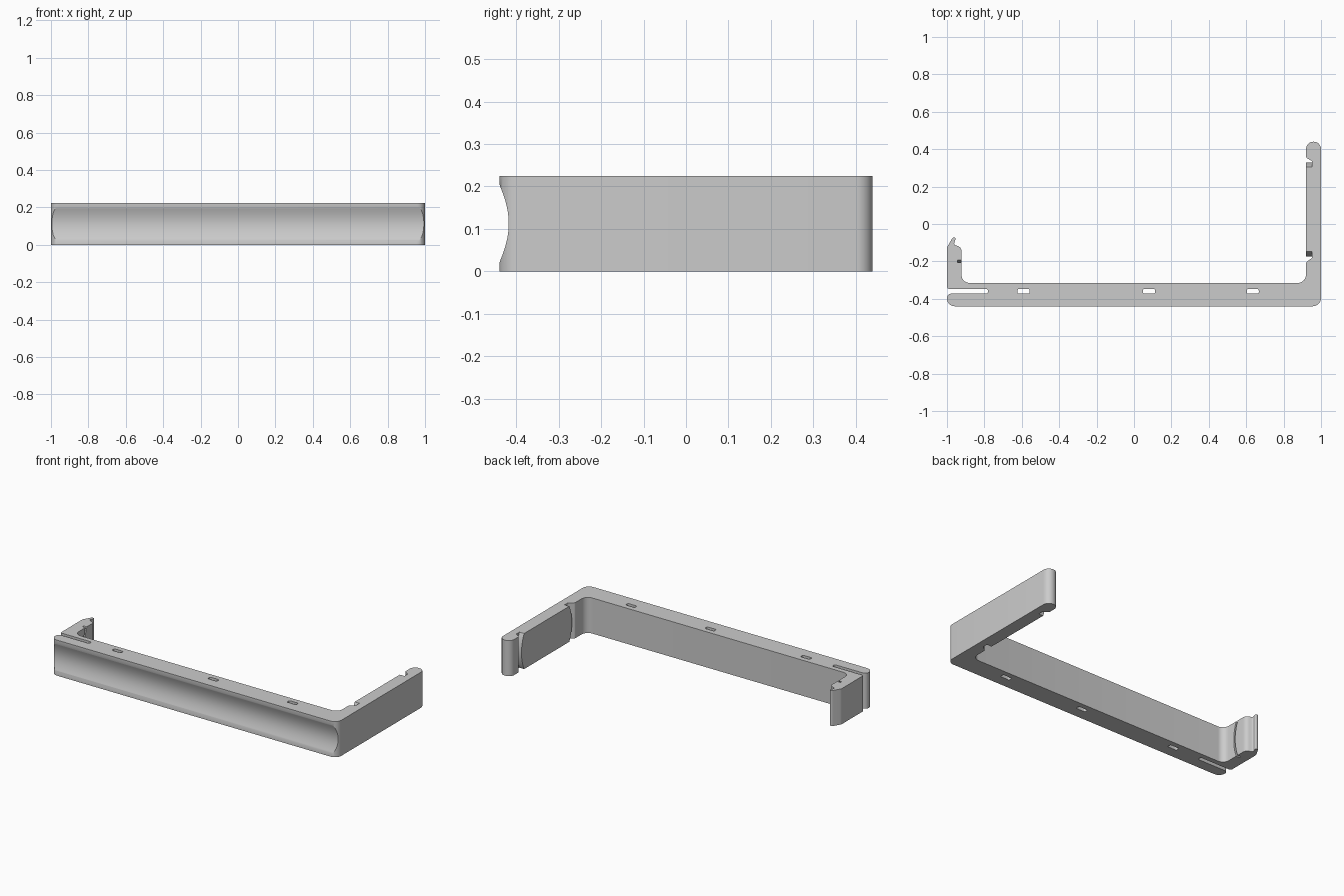
import bpy, bmesh, math
from mathutils import Vector

H = 0.225          # height of the whole rail
MID = H / 2
DISC_Y = 0.078     # centre of the round seat held between the arms

cube = bpy.data.objects.get("Cube")
if cube:
    bpy.data.objects.remove(cube, do_unlink=True)

grey = bpy.data.materials.new("plain_grey")
grey.use_nodes = True
colour = (0.6, 0.6, 0.6, 1)
grey.diffuse_color = colour
grey.node_tree.nodes["Principled BSDF"].inputs["Base Color"].default_value = colour


def rounded(corners, steps=8):
    """Polygon outline from (x, y, radius) corners."""
    out = []
    for i, (x, y, r) in enumerate(corners):
        p = Vector((x, y))
        u = (Vector(corners[i - 1][:2]) - p).normalized()
        v = (Vector(corners[(i + 1) % len(corners)][:2]) - p).normalized()
        half = u.angle(v) / 2
        c = p + (u + v).normalized() * (r / math.sin(half))
        t = r / math.tan(half)
        a, b = p + u * t - c, p + v * t - c
        start = math.atan2(a.y, a.x)
        turn = math.atan2(a.x * b.y - a.y * b.x, a.dot(b))
        for k in range(steps + 1):
            ang = start + turn * k / steps
            out.append((c.x + r * math.cos(ang), c.y + r * math.sin(ang)))
    return out


def extrude(name, outline, low, high, along_x=False):
    """Closed prism from an outline, along z or along x."""
    bm = bmesh.new()
    place = (lambda p, h: (h, p[0], p[1])) if along_x else (lambda p, h: (p[0], p[1], h))
    a = [bm.verts.new(place(p, low)) for p in outline]
    b = [bm.verts.new(place(p, high)) for p in outline]
    bm.faces.new(a[::-1])
    bm.faces.new(b)
    for i in range(len(a)):
        bm.faces.new((a[i - 1], a[i], b[i], b[i - 1]))
    bmesh.ops.recalc_face_normals(bm, faces=bm.faces)
    mesh = bpy.data.meshes.new(name)
    bm.to_mesh(mesh)
    bm.free()
    mesh.materials.append(grey)
    obj = bpy.data.objects.new(name, mesh)
    bpy.context.collection.objects.link(obj)
    return obj


def activate(obj):
    bpy.ops.object.select_all(action="DESELECT")
    obj.select_set(True)
    bpy.context.view_layer.objects.active = obj


def cut(obj, cutter):
    cutter.hide_render = True
    mod = obj.modifiers.new("cut", "BOOLEAN")
    mod.operation, mod.solver, mod.object = "DIFFERENCE", "EXACT", cutter
    activate(obj)
    bpy.ops.object.modifier_apply(modifier=mod.name)
    bpy.data.objects.remove(cutter, do_unlink=True)


def arc(radius, low, high, side, steps=32):
    """Part of the seat circle in the y-z plane, from low to high."""
    zs = [low + (high - low) * k / steps for k in range(steps + 1)]
    return [(DISC_Y + side * math.sqrt(radius ** 2 - (z - MID) ** 2), z) for z in zs]


# Rail with both arms, the split at the right end and the hooked tips
outline = rounded([
    (-1, -0.44, 0.042), (1, -0.44, 0.045),
    (1, 0.44, 0.039), (0.92, 0.44, 0.039),
    (0.92, 0.355, 0.012), (0.953, 0.335, 0.012),
    (0.953, -0.18, 0.012), (0.92, -0.205, 0.012),
    (0.92, -0.315, 0.045), (-0.922, -0.315, 0.042),
    (-0.922, -0.125, 0.03), (-0.963, -0.11, 0.008),
    (-0.952, -0.073, 0.006), (-0.97, -0.073, 0.01), (-1, -0.125, 0.03),
    (-1, -0.347, 0.012), (-0.78, -0.347, 0.012),
    (-0.78, -0.372, 0.012), (-1, -0.372, 0.024),
])
rail = extrude("rail_with_arms", outline, 0, H)

# Long hollow along the front
hollow = [(-0.6, 0.018), (-0.6, H - 0.018)]
for k in range(33):
    t = 1 - k / 16
    hollow.append((-0.4405 + 0.0225 * max(0, 1 - t * t) ** 1.15, MID + 0.0945 * t))
cut(rail, extrude("hollow_cutter", hollow, -1.2, 1.2, True))

# Three small slots through the rail
for x in (-0.59, 0.08, 0.635):
    slot = [(x + sx * 0.032, -0.36 + sy * 0.0125, 0.007)
            for sx, sy in ((-1, -1), (1, -1), (1, 1), (-1, 1))]
    cut(rail, extrude("slot_cutter", rounded(slot, 4), -0.1, H + 0.1))

# Thin curved groove inside the short arm
groove = arc(0.306, -0.02, H + 0.02, -1) + arc(0.294, -0.02, H + 0.02, -1)[::-1]
cut(rail, extrude("groove_cutter", groove, -0.945, -0.9, True))

# Round-ended pad on the inside of the long arm
pad = extrude("long_arm_pad", arc(0.252, 0, H, 1) + arc(0.252, 0, H, -1)[::-1], 0.92, 0.953, True)

for obj in (rail, pad):
    activate(obj)
    bpy.ops.object.shade_smooth_by_angle(angle=math.radians(30))
